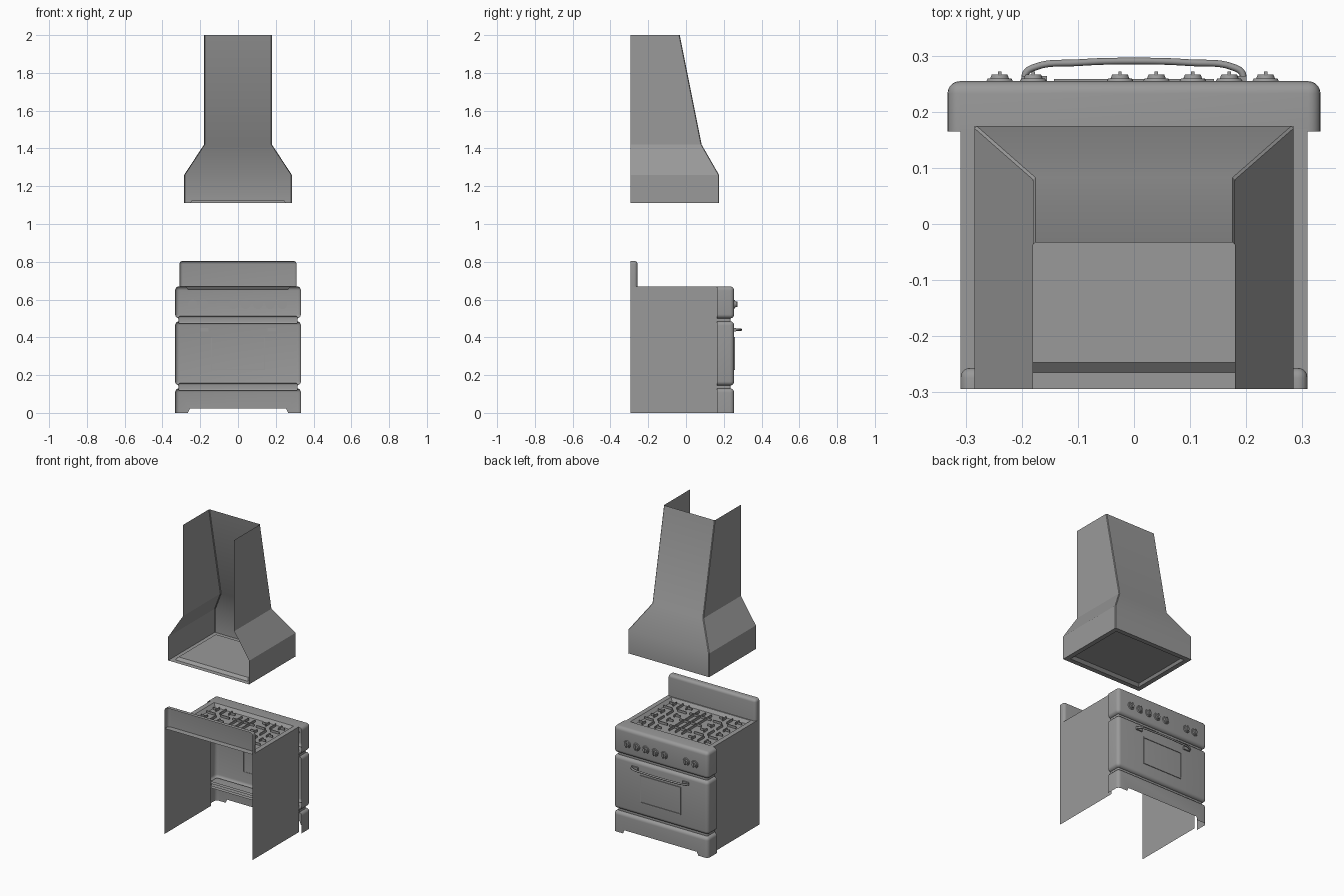
import bpy
import bmesh
from math import radians
from mathutils import Matrix, Vector

cube = bpy.data.objects.get("Cube")
if cube:
    bpy.data.objects.remove(cube)

grey = bpy.data.materials.new("plain_grey")
grey.use_nodes = True
grey.diffuse_color = (0.32, 0.32, 0.32, 1)
grey.node_tree.nodes["Principled BSDF"].inputs["Base Color"].default_value = (0.32, 0.32, 0.32, 1)
parts = []


def finish(name, bm):
    bmesh.ops.recalc_face_normals(bm, faces=bm.faces)
    mesh = bpy.data.meshes.new(name)
    bm.to_mesh(mesh)
    bm.free()
    obj = bpy.data.objects.new(name, mesh)
    bpy.context.collection.objects.link(obj)
    mesh.materials.append(grey)
    parts.append(obj)
    return obj


def loft(name, rings, closed=False, cap=False):
    """Skin a list of point rings; cap fills the last ring."""
    bm = bmesh.new()
    rows = [[bm.verts.new(p) for p in ring] for ring in rings]
    n = len(rows[0])
    for a, b in zip(rows, rows[1:]):
        for i in range(n if closed else n - 1):
            j = (i + 1) % n
            bm.faces.new((a[i], a[j], b[j], b[i]))
    if cap:
        bm.faces.new(rows[-1])
    return finish(name, bm)


def rect(w, y0, y1, z):
    return [(-w, y0, z), (w, y0, z), (w, y1, z), (-w, y1, z)]


def shell(name, outline, y0, y1, r, open_bottom=False):
    """Extrude an x-z outline along y, round it and leave its back open."""
    bm = bmesh.new()
    face = bm.faces.new([bm.verts.new((x, y0, z)) for x, z in outline])
    grown = bmesh.ops.extrude_face_region(bm, geom=[face])
    for v in [g for g in grown["geom"] if isinstance(g, bmesh.types.BMVert)]:
        v.co.y = y1
    back = [f for f in bm.faces if all(abs(v.co.y - y0) < 1e-5 for v in f.verts)]
    edges = [e for e in bm.edges
             if max(v.co.y for v in e.verts) > y0 + 1e-4
             and max(v.co.z for v in e.verts) > 0.05]
    if open_bottom:
        low = min(z for x, z in outline)
        edges = [e for e in edges if max(v.co.z for v in e.verts) > low + 0.05]
    bmesh.ops.delete(bm, geom=back, context="FACES_ONLY")
    bmesh.ops.bevel(bm, geom=edges, offset=r, segments=5, profile=0.5, affect="EDGES")
    bm.normal_update()
    if open_bottom:
        low = min(z for x, z in outline)
        under = [f for f in bm.faces if f.calc_center_median().z < low + 0.035
                 and abs(f.normal.y) < 0.5 and abs(f.calc_center_median().x) < 0.325]
        bmesh.ops.delete(bm, geom=under, context="FACES")
    return finish(name, bm)


def box_outline(w, z0, z1):
    return [(-w, z0), (w, z0), (w, z1), (-w, z1)]


def bars(name, items):
    """Join boxes, each given as centre and size, into one part."""
    bm = bmesh.new()
    for centre, size in items:
        m = Matrix.Translation(centre) @ Matrix.Diagonal(Vector(size).to_4d())
        bmesh.ops.create_cube(bm, size=1, matrix=m)
    return finish(name, bm)


BACK, DECK = -0.295, 0.67

# Hood: three-sided canopy with narrow chamfered corners, open behind and above
hood = []
for w, f, z in [(0.285, 0.175, 1.11), (0.285, 0.175, 1.26), (0.18, 0.083, 1.42), (0.18, -0.033, 2)]:
    c = 0.004
    hood.append([(-w, BACK, z), (-w, f - c, z), (c - w, f, z),
                 (w - c, f, z), (w, f - c, z), (w, BACK, z)])
loft("hood_canopy", hood)
loft("hood_filter_tray", [rect(0.285, BACK, 0.175, 1.11), rect(0.255, -0.265, 0.145, 1.11),
                          rect(0.245, -0.247, 0.128, 1.125)], closed=True, cap=True)

# Range body: thin side panels and a deck with a sunken pan
for side, x in (("left", 0.31), ("right", -0.31)):
    loft(side + "_side_panel", [[(x, BACK, 0), (x, 0.17, 0)], [(x, BACK, DECK), (x, 0.17, DECK)]])
loft("cooktop_pan", [rect(0.31, BACK, 0.17, DECK), rect(0.28, -0.25, 0.16, DECK),
                     rect(0.262, -0.235, 0.145, 0.65)], closed=True, cap=True)

# Rounded front panels, with recessed strips between them
shell("control_panel", box_outline(0.333, 0.5, DECK), 0.165, 0.255, 0.022)
shell("oven_door", box_outline(0.333, 0.145, 0.485), 0.165, 0.255, 0.022)
shell("kick_panel", [(-0.333, 0), (-0.265, 0), (-0.255, 0.022), (0.255, 0.022), (0.265, 0),
                     (0.333, 0), (0.333, 0.13), (-0.333, 0.13)], 0.165, 0.255, 0.022, True)
for name, z in (("upper_gap_strip", 0.4925), ("lower_gap_strip", 0.1375)):
    shell(name, box_outline(0.316, z - 0.02, z + 0.02), 0.165, 0.236, 0.01)

# Upright guard at the rear of the cooktop
shell("backguard", box_outline(0.31, DECK, 0.805), BACK, -0.257, 0.018, True)

# Pan supports: fingers around four burners and a central griddle grid
Z, H, T = 0.661, 0.014, 0.006
grate = []
for sx in (-1, 1):
    for cy in (-0.14, 0.05):
        cx = sx * 0.175
        for d in (-1, 1):
            grate.append(((cx + d * 0.05, cy, Z), (0.06, T, H)))
            grate.append(((cx, cy + d * 0.05, Z), (T, 0.06, H)))
            for e in (-1, 1):
                grate.append(((cx + d * 0.06, cy + e * 0.06, Z), (0.035, T, H)))
                grate.append(((cx + d * 0.045, cy + e * 0.06, Z), (T, 0.035, H)))
for i in (-1, 0, 1):
    grate.append(((i * 0.045, -0.045, Z), (T, 0.3, H)))
    grate.append(((0, -0.045 + i * 0.1, Z), (0.15, T, H)))
bars("pan_supports", grate)

# Control knobs: skirt, grip and pointer
for i, x in enumerate((0.235, 0.17, 0.105, 0.04, -0.025, -0.18, -0.24)):
    bm = bmesh.new()
    for r0, r1, y0, y1 in ((0.025, 0.021, 0.253, 0.26), (0.017, 0.014, 0.259, 0.267)):
        m = Matrix.Translation((x, (y0 + y1) / 2, 0.575)) @ Matrix.Rotation(radians(-90), 4, "X")
        bmesh.ops.create_cone(bm, cap_ends=True, segments=24, radius1=r0, radius2=r1,
                              depth=y1 - y0, matrix=m)
    m = Matrix.Translation((x, 0.268, 0.575)) @ Matrix.Diagonal((0.006, 0.008, 0.03, 1))
    bmesh.ops.create_cube(bm, size=1, matrix=m)
    finish("knob_%d" % (i + 1), bm)

# Bowed door handle swept along a curve, with mounting plates
half = [(0.193, 0.25), (0.194, 0.268), (0.18, 0.279), (0.1, 0.288)]
path = half + [(0, 0.291)] + [(-x, y) for x, y in reversed(half)]
curve = bpy.data.curves.new("door_handle", "CURVE")
curve.dimensions = "3D"
curve.bevel_depth = 0.006
curve.bevel_resolution = 3
curve.resolution_u = 6
spline = curve.splines.new("BEZIER")
spline.bezier_points.add(len(path) - 1)
for p, (x, y) in zip(spline.bezier_points, path):
    p.co = (x, y, 0.44)
    p.handle_left_type = p.handle_right_type = "AUTO"
curve.materials.append(grey)
handle = bpy.data.objects.new("door_handle", curve)
bpy.context.collection.objects.link(handle)
bars("handle_mounts", [((s * 0.178, 0.258, 0.44), (0.045, 0.012, 0.018)) for s in (-1, 1)])

# Slim raised frame around the oven window
frame = []
for s in (-1, 1):
    frame.append(((s * 0.14, 0.256, 0.315), (0.006, 0.006, 0.176)))
    frame.append(((0, 0.256, 0.315 + s * 0.085), (0.28, 0.006, 0.006)))
bars("window_frame", frame)

# Smooth the rounded parts while keeping hard edges
bpy.ops.object.select_all(action="DESELECT")
for obj in parts:
    obj.select_set(True)
bpy.context.view_layer.objects.active = parts[0]
bpy.ops.object.shade_smooth_by_angle(angle=radians(30))
